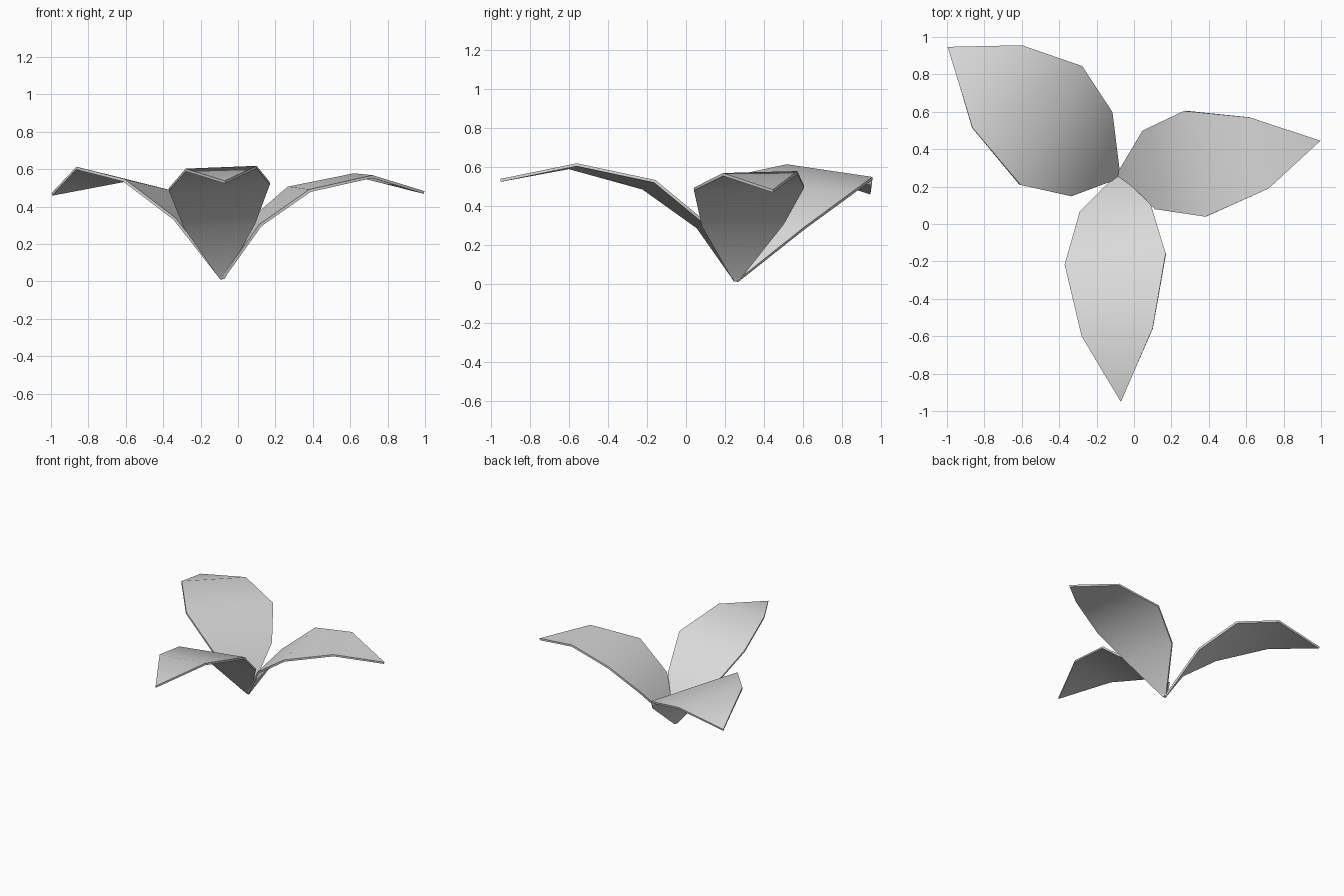
import bpy
import math
from mathutils import Vector

cube = bpy.data.objects.get("Cube")
if cube:
    bpy.data.objects.remove(cube, do_unlink=True)

# Single matte grey for the whole plant
grey = bpy.data.materials.new("pale_grey")
grey.use_nodes = True
colour = (0.7, 0.7, 0.7, 1.0)
grey.diffuse_color = colour
grey.node_tree.nodes["Principled BSDF"].inputs["Base Color"].default_value = colour

THICKNESS = 0.015
BASE = Vector((-0.085, 0.255, 0.015))


def make_leaf(name, right_edge, left_edge, tip):
    """Thin arched blade: pointed base, paired edge points, pointed tip."""
    across = (Vector(right_edge[0]) - Vector(left_edge[0])).normalized() * 0.012
    rights = [BASE + across] + [Vector(p) for p in right_edge]
    lefts = [BASE - across] + [Vector(p) for p in left_edge]
    count = len(rights)
    verts = rights + lefts + [Vector(tip)]
    faces = [(i, i + 1, count + i + 1, count + i) for i in range(count - 1)]
    faces.append((count - 1, 2 * count, 2 * count - 1))

    mesh = bpy.data.meshes.new(name)
    mesh.from_pydata(verts, [], faces)
    mesh.materials.append(grey)
    leaf = bpy.data.objects.new(name, mesh)
    bpy.context.collection.objects.link(leaf)

    # Give the blade its thickness, then smooth the bends but not the rim
    bpy.ops.object.select_all(action="DESELECT")
    leaf.select_set(True)
    bpy.context.view_layer.objects.active = leaf
    solid = leaf.modifiers.new("thickness", "SOLIDIFY")
    solid.thickness = THICKNESS
    solid.offset = 0
    bpy.ops.object.modifier_apply(modifier=solid.name)
    bpy.ops.object.shade_smooth_by_angle(angle=math.radians(50))
    return leaf


# Edges run from the base outward
make_leaf(
    "front_leaf",
    right_edge=[(-0.29, 0.06, 0.29), (-0.37, -0.22, 0.49), (-0.28, -0.6, 0.595)],
    left_edge=[(0.09, 0.1, 0.31), (0.17, -0.16, 0.525), (0.1, -0.56, 0.61)],
    tip=(-0.07, -0.95, 0.53),
)
make_leaf(
    "left_leaf",
    right_edge=[(0.12, 0.08, 0.3), (0.385, 0.04, 0.485), (0.72, 0.19, 0.56)],
    left_edge=[(0.05, 0.5, 0.31), (0.27, 0.605, 0.5), (0.62, 0.57, 0.57)],
    tip=(0.995, 0.445, 0.475),
)
make_leaf(
    "back_right_leaf",
    right_edge=[(-0.12, 0.6, 0.28), (-0.28, 0.845, 0.46), (-0.6, 0.955, 0.54)],
    left_edge=[(-0.34, 0.15, 0.335), (-0.61, 0.21, 0.54), (-0.865, 0.515, 0.605)],
    tip=(-0.995, 0.945, 0.465),
)
